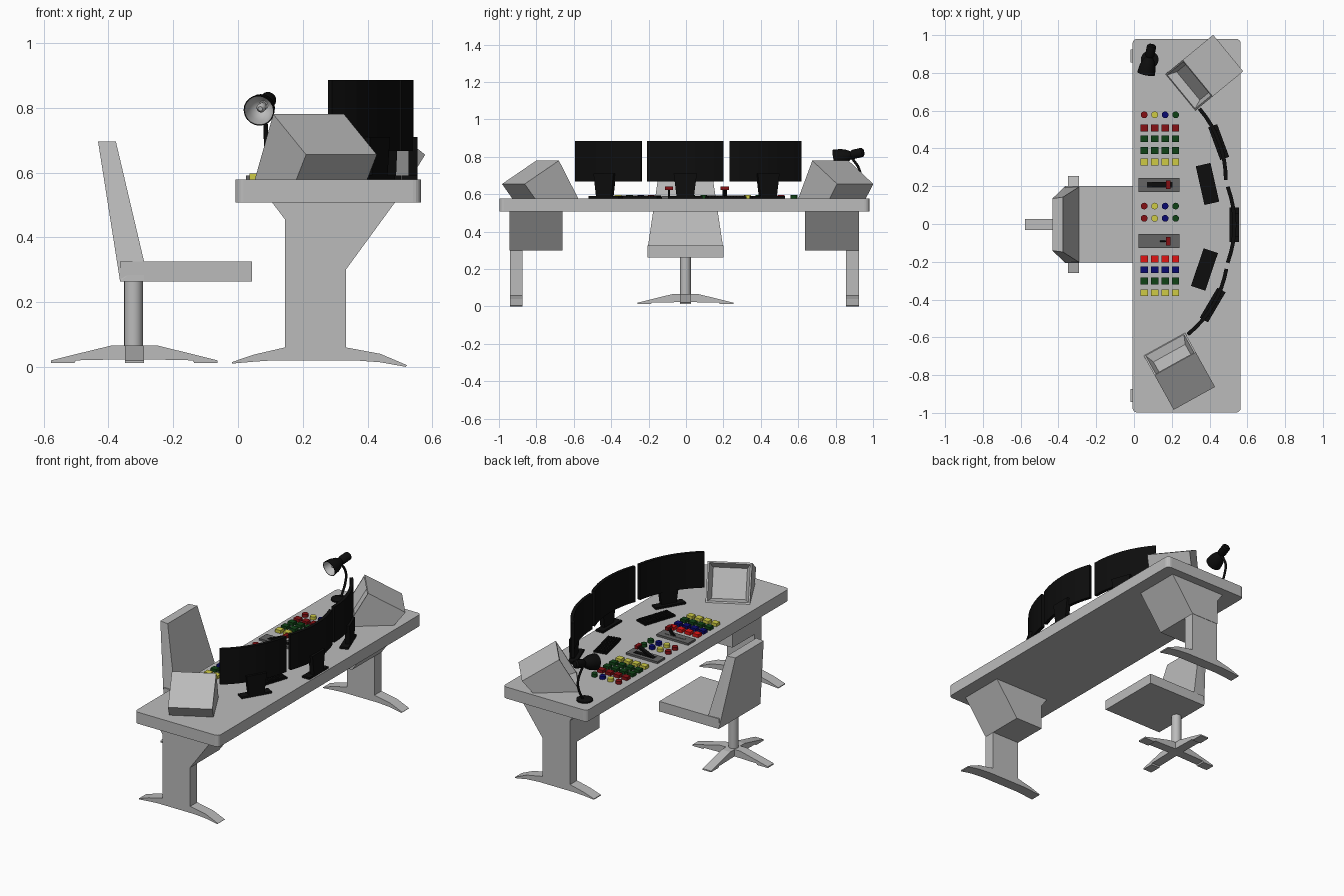
import bpy, bmesh, math
from mathutils import Matrix, Vector

if "Cube" in bpy.data.objects:
    bpy.data.objects.remove(bpy.data.objects["Cube"])


def mat(name, *rgb):
    m = bpy.data.materials.new(name)
    m.diffuse_color = (*rgb, 1)
    m.use_nodes = True
    m.node_tree.nodes["Principled BSDF"].inputs["Base Color"].default_value = m.diffuse_color
    return m


GREY = mat("light grey", .5, .5, .5)
DARK = mat("dark grey", .13, .13, .13)
BLACK = mat("black", .004, .004, .004)
MAROON = mat("dark red", .24, .005, .007)
RED = mat("bright red", .75, .007, .007)
GREEN = mat("dark green", .005, .055, .008)
BLUE = mat("navy blue", .003, .003, .16)
YELLOW = mat("yellow", .62, .6, .06)
TOP = .578


def finish(name, bm, *mats):
    bmesh.ops.recalc_face_normals(bm, faces=bm.faces)
    me = bpy.data.meshes.new(name)
    bm.to_mesh(me)
    bm.free()
    ob = bpy.data.objects.new(name, me)
    bpy.context.collection.objects.link(ob)
    for m in mats:
        me.materials.append(m)
    return ob


def prism_bm(pts, lo, hi, axis, M=Matrix()):
    """Extrude a 2D outline along y (outline in xz) or z (outline in xy)."""
    bm = bmesh.new()
    put = (lambda u, v, w: (u, w, v)) if axis == 'y' else (lambda u, v, w: (u, v, w))
    a, b = [[bm.verts.new(M @ Vector(put(u, v, w))) for u, v in pts] for w in (lo, hi)]
    n = len(pts)
    bm.faces.new(a)
    bm.faces.new(b[::-1])
    for i in range(n):
        bm.faces.new((a[i], b[i], b[(i + 1) % n], a[(i + 1) % n]))
    return bm


def prism(name, pts, lo, hi, axis, m, M=Matrix()):
    return finish(name, prism_bm(pts, lo, hi, axis, M), m)


def box(name, x0, x1, y0, y1, z0, z1, m, M=Matrix()):
    return prism(name, [(x0, y0), (x1, y0), (x1, y1), (x0, y1)], z0, z1, 'z', m, M)


def hull(name, pts, m):
    bm = bmesh.new()
    for p in pts:
        bm.verts.new(p)
    bmesh.ops.convex_hull(bm, input=bm.verts)
    bmesh.ops.dissolve_limit(bm, angle_limit=.01, verts=bm.verts, edges=bm.edges)
    return finish(name, bm, m)


def lathe(name, prof, start, axis, mats, inner=99, seg=20):
    """Revolve (radius, distance) points; rings from index inner use material 1."""
    M = Matrix.Translation(start) @ Vector(axis).to_track_quat('Z', 'Y').to_matrix().to_4x4()
    bm = bmesh.new()
    rings = [[bm.verts.new(M @ Vector((r * math.cos(t), r * math.sin(t), d)))
              for t in [2 * math.pi * k / seg for k in range(seg)]] for r, d in prof]
    for i in range(len(rings) - 1):
        for k in range(seg):
            j = (k + 1) % seg
            f = bm.faces.new((rings[i][k], rings[i][j], rings[i + 1][j], rings[i + 1][k]))
            f.material_index = int(i >= inner)
    bm.faces.new(rings[0])
    bm.faces.new(rings[-1]).material_index = int(len(prof) > inner)
    ob = finish(name, bm, *mats)
    bpy.context.view_layer.objects.active = ob
    ob.select_set(True)
    bpy.ops.object.shade_smooth_by_angle(angle=math.radians(35))
    ob.select_set(False)
    return ob


def at(x, y, angle):
    return Matrix.Translation((x, y, 0)) @ Matrix.Rotation(math.radians(angle), 4, 'Z')


# Desk top with small rounded corners
corner, outline = .025, []
for cx, cy, a0 in ((.54, .955, 0), (.017, .955, 90), (.017, -.973, 180), (.54, -.973, 270)):
    for k in range(5):
        t = math.radians(a0 + k * 22.5)
        outline.append((cx + corner * math.cos(t), cy + corner * math.sin(t)))
prism("desk_top", outline, .507, TOP, 'z', GREY)

# Desk legs: wide bracket, column and arched foot on each side
bracket = [(.145, .30), (.333, .30), (.485, .508), (.105, .508), (.145, .455)]
foot = [(-.018, .015), (.05, .038), (.145, .06), (.333, .06), (.44, .04), (.522, .005),
        (.518, 0), (.44, .014), (.36, .02), (.11, .02), (.05, .016), (-.018, .01)]
for side, l0, l1, b0, b1 in (("left", -.942, -.874, -.943, -.66), ("right", .856, .924, .637, .926)):
    prism(side + "_bracket", bracket, b0, b1, 'y', GREY)
    box(side + "_column", .145, .333, l0, l1, .05, .31, GREY)
    prism(side + "_foot", foot, l0, l1, 'y', GREY)

# Chair: seat, tapered back, stem and four-armed base
box("seat", -.364, .043, -.205, .2, .263, .325, GREY)
back = []
for x, z, h in ((-.364, .263, .203), (-.29, .263, .203), (-.29, .325, .2),
                (-.377, .695, .145), (-.432, .695, .138)):
    back += [(x, -.003 + s * h, z) for s in (-1, 1)]
hull("chair_back", back, GREY)
CX = -.32
lathe("chair_stem", [(.029, .03), (.029, .265)], (CX - .003, -.003, 0), (0, 0, 1), [GREY], seg=16)
arm = [(0, .066), (.07, .066), (.185, .038), (.257, .02), (.257, .012), (.185, .012), (.18, .02), (0, .024)]
for k in range(4):
    prism(f"chair_base_arm_{k + 1}", arm, -.029, .029, 'y', GREY, at(CX, -.003, 90 * k))

# Three curved monitors, each with a neck and base plate
R, n = .585, 8
half = math.asin(.205 / R)
arc = lambda r: [(r * math.cos(t) - R + .037, r * math.sin(t))
                 for t in [half * (2 * k / n - 1) for k in range(n + 1)]]
for name, x, y, a in (("centre", .505, -.004, 0), ("right", .425, .425, 20.3), ("left", .395, -.416, -30.5)):
    M = at(x, y, a)
    prism(name + "_monitor", arc(R) + arc(R - .02)[::-1], .667, .885, 'z', BLACK, M)
    neck = [(px, s * h, z) for px in (.022, .05) for s in (-1, 1) for h, z in ((.046, .585), (.062, .71))]
    hull(name + "_monitor_neck", [M @ Vector(p) for p in neck], BLACK)
    box(name + "_monitor_base", 0, .05, -.092, .092, TOP, .59, BLACK, M)

# Two tilted desk consoles with funnel-shaped recessed fronts
side_profile = [(0, TOP), (.118, .78), (.327, .655), (.265, TOP)]
for name, x, y, a in (("right", .246, .697, 39.4), ("left", .161, -.637, -61)):
    bm = prism_bm(side_profile, -.125, .125, 'y')
    bmesh.ops.recalc_face_normals(bm, faces=bm.faces)
    bm.normal_update()
    front = [f for f in bm.faces if f.normal.x < -.5]
    bmesh.ops.inset_individual(bm, faces=front, thickness=.013)
    bmesh.ops.inset_individual(bm, faces=front, thickness=.028, depth=-.045)
    bm.transform(at(x, y, a))
    finish(name + "_console", bm, GREY)

# Keyboards with rows of keys
for name, x, y, a in (("right", .389, .212, 12.7), ("left", .373, -.241, -18.7)):
    M = at(x, y, a)
    box(name + "_keyboard", -.04, .04, -.105, .105, TOP, .588, BLACK, M)
    for i in range(5):
        for j in range(12):
            u, v = -.03 + .015 * i, -.0935 + .017 * j
            box(f"{name}_key_{i}_{j}", u - .006, u + .006, v - .007, v + .007, .587, .593, BLACK, M)

# Button grid: rows from back to front, round or square
mixed = [MAROON, YELLOW, BLUE, GREEN]
rows = [(.578, mixed, True), (.508, [MAROON] * 4, False), (.451, [GREEN] * 4, False),
        (.389, [GREEN] * 4, False), (.329, [YELLOW] * 4, False), (.095, mixed, True),
        (.03, mixed, True), (-.186, [RED] * 4, False), (-.242, [BLUE] * 4, False),
        (-.302, [GREEN] * 4, False), (-.364, [YELLOW] * 4, False)]
for r, (y, colours, is_round) in enumerate(rows):
    for c, m in enumerate(colours):
        x = .054 + .0555 * c
        if is_round:
            lathe(f"round_button_{r}_{c}", [(.018, TOP), (.018, .597)], (x, y, 0), (0, 0, 1), [m], seg=12)
        else:
            box(f"square_button_{r}_{c}", x - .019, x + .019, y - .018, y + .018, TOP, .597, m)

# Lever panels with a slot, tilted lever and red grip
for name, y, x0, w in (("right", .207, .07, .015), ("left", -.091, .135, .006)):
    box(name + "_lever_panel", .024, .24, y - .037, y + .037, TOP, .59, DARK)
    box(name + "_lever_slot", .068, .205, y - w, y + w, .589, .592, BLACK if w > .01 else DARK)
    prism(name + "_lever", [(x0, .588), (x0 + .025, .588), (.188, .628), (.172, .634)],
          y - w * .8, y + w * .8, 'y', BLACK)
    box(name + "_lever_grip", .17, .193, y - .022, y + .022, .622, .641, MAROON)

# Desk lamp: round base, bent neck, bell-shaped head with bulb
lathe("lamp_base", [(.047, TOP), (.047, .586), (.03, .594)], (.083, .87, 0), (0, 0, 1), [BLACK])
cu = bpy.data.curves.new("lamp_neck", 'CURVE')
cu.dimensions = '3D'
cu.bevel_depth, cu.bevel_resolution, cu.resolution_u = .007, 2, 6
sp = cu.splines.new('BEZIER')
path = [(.085, .885, .59), (.087, .925, .67), (.086, .93, .72), (.082, .88, .805)]
sp.bezier_points.add(len(path) - 1)
for bp, p in zip(sp.bezier_points, path):
    bp.co = p
    bp.handle_left_type = bp.handle_right_type = 'AUTO'
cu.use_fill_caps = True
cu.materials.append(BLACK)
neck = bpy.data.objects.new("lamp_neck", cu)
bpy.context.collection.objects.link(neck)
neck.select_set(True)
bpy.context.view_layer.objects.active = neck
bpy.ops.object.convert(target='MESH')
neck.select_set(False)
tail, aim = (.095, .95, .826), (-.031, -.155, -.035)
lathe("lamp_head", [(.016, 0), (.025, .008), (.025, .06), (.019, .07), (.032, .09), (.043, .12), (.048, .16),
                    (.045, .16), (.04, .122), (.028, .095), (.014, .085)], tail, aim, [BLACK, GREY], 7)
lathe("lamp_bulb", [(.009, .08), (.014, .11), (.014, .125), (.007, .136)], tail, aim, [GREY])
